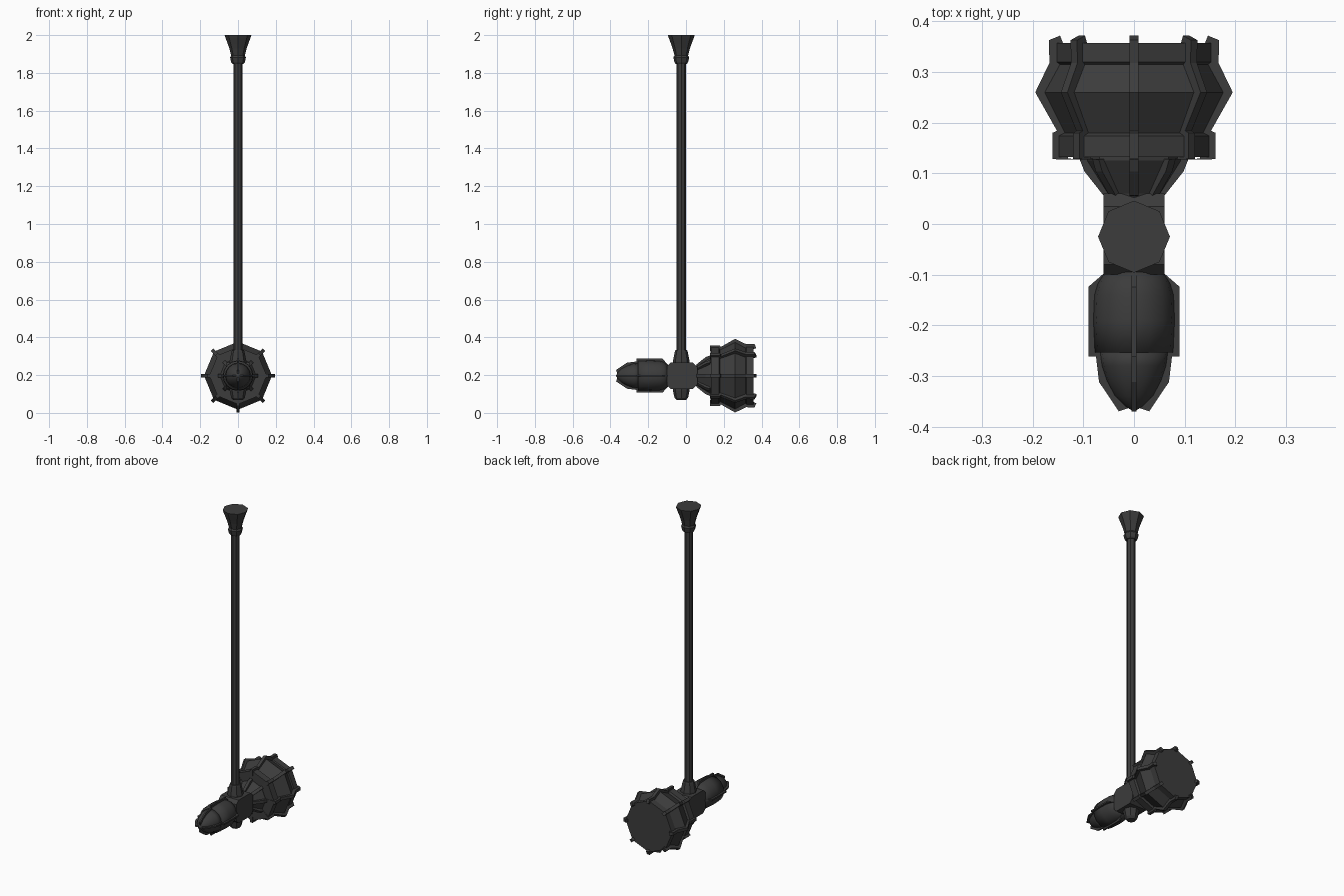
import bpy, bmesh, math
from mathutils import Vector

if "Cube" in bpy.data.objects:
    bpy.data.objects.remove(bpy.data.objects["Cube"])

HUB_Z = 0.197      # height of the head's axis
SHAFT_Y = -0.025   # shaft position along the head

iron = bpy.data.materials.new("dark_iron")
iron.diffuse_color = (0.045, 0.045, 0.045, 1)
iron.use_nodes = True
iron.node_tree.nodes["Principled BSDF"].inputs["Base Color"].default_value = iron.diffuse_color


def finish(name, bm, smooth=False):
    bmesh.ops.remove_doubles(bm, verts=bm.verts, dist=1e-5)
    bmesh.ops.recalc_face_normals(bm, faces=bm.faces)
    me = bpy.data.meshes.new(name)
    bm.to_mesh(me)
    bm.free()
    for p in me.polygons:
        p.use_smooth = smooth
    ob = bpy.data.objects.new(name, me)
    ob.data.materials.append(iron)
    bpy.context.collection.objects.link(ob)
    return ob


def head_point(r, y, a, side=0.0):
    """Point at radius r and angle a around the head's y axis."""
    c, s = math.cos(a), math.sin(a)
    return Vector((r * c - side * s, y, HUB_Z + r * s + side * c))


def shaft_point(r, z, a):
    return Vector((r * math.cos(a), SHAFT_Y + r * math.sin(a), z))


def lathe(name, profile, point, sides=8, smooth=False):
    """Turn (radius, position) pairs into a capped faceted solid."""
    bm = bmesh.new()
    rings = [[bm.verts.new(point(r, t, math.tau * i / sides)) for i in range(sides)]
             for r, t in profile]
    for a, b in zip(rings, rings[1:]):
        for i in range(sides):
            j = (i + 1) % sides
            bm.faces.new((a[i], a[j], b[j], b[i]))
    bm.faces.new(rings[0])
    bm.faces.new(rings[-1])
    return finish(name, bm, smooth)


def fins(name, rows, count, width):
    """Radial ribs; rows are (inner radius, inner y, outer radius, outer y)."""
    bm = bmesh.new()
    for k in range(count):
        a = math.tau * k / count
        secs = []
        for ri, yi, ro, yo in rows:
            secs.append([bm.verts.new(head_point(r, y, a, s)) for r, y, s in
                         ((ri, yi, -width / 2), (ro, yo, -width / 2),
                          (ro, yo, width / 2), (ri, yi, width / 2))])
        for p, q in zip(secs, secs[1:]):
            for i in range(4):
                j = (i + 1) % 4
                bm.faces.new((p[i], p[j], q[j], q[i]))
        bm.faces.new(secs[0])
        bm.faces.new(secs[-1])
    return finish(name, bm)


# Striking head: cone, collar, bulge and rim
lathe("striking_head", [(0.05, 0.04), (0.055, 0.06), (0.096, 0.125), (0.096, 0.132),
                        (0.152, 0.132), (0.152, 0.174), (0.14, 0.18), (0.18, 0.26),
                        (0.15, 0.315), (0.156, 0.32), (0.156, 0.357)], head_point)
fins("head_ribs", [(0.04, 0.055, 0.06, 0.056), (0.08, 0.106, 0.098, 0.104),
                   (0.09, 0.128, 0.107, 0.127), (0.13, 0.129, 0.161, 0.128),
                   (0.13, 0.18, 0.161, 0.18), (0.13, 0.184, 0.152, 0.184),
                   (0.16, 0.26, 0.195, 0.26), (0.14, 0.31, 0.167, 0.318),
                   (0.14, 0.357, 0.168, 0.362), (0.146, 0.372, 0.168, 0.363)], 8, 0.018)

# Central block holding the shaft
bm = bmesh.new()
outline = [(-0.1, -0.05), (-0.08, -0.07), (0.035, -0.07), (0.06, -0.045),
           (0.06, 0.045), (0.035, 0.07), (-0.08, 0.07), (-0.1, 0.05)]
base = bm.faces.new([bm.verts.new((-0.06, y, HUB_Z + z)) for y, z in outline])
ext = bmesh.ops.extrude_face_region(bm, geom=[base])
bmesh.ops.translate(bm, vec=(0.12, 0, 0),
                    verts=[g for g in ext["geom"] if isinstance(g, bmesh.types.BMVert)])
finish("center_block", bm)

# Spike: wide sleeve and rounded tip, with four cutting ridges
lathe("spike_sleeve", [(0.058, -0.095), (0.072, -0.117), (0.079, -0.14), (0.081, -0.19),
                       (0.078, -0.254)], head_point, 16, True)
lathe("spike_tip", [(0.068, -0.25), (0.064, -0.28), (0.054, -0.31), (0.038, -0.34),
                    (0.018, -0.36), (0.004, -0.368)], head_point, 16, True)
fins("spike_ridges", [(0.05, -0.099, 0.06, -0.098), (0.06, -0.125, 0.09, -0.124),
                      (0.06, -0.25, 0.09, -0.262), (0.06, -0.258, 0.075, -0.262),
                      (0.045, -0.31, 0.069, -0.312), (0.006, -0.362, 0.03, -0.37)], 4, 0.009)

# Shaft with its sockets above and below the block
lathe("shaft", [(0.024, 0.2), (0.024, 1.87)], shaft_point)
lathe("upper_socket", [(0.046, 0.25), (0.044, 0.275), (0.034, 0.325), (0.031, 0.333)],
      shaft_point)
lathe("lower_socket", [(0.024, 0.067), (0.036, 0.08), (0.044, 0.118), (0.046, 0.15)],
      shaft_point)

# Flared pommel
lathe("pommel", [(0.03, 1.848), (0.036, 1.856), (0.042, 1.882), (0.036, 1.892),
                 (0.046, 1.93), (0.053, 1.95), (0.066, 1.985), (0.071, 2.0)], shaft_point)
